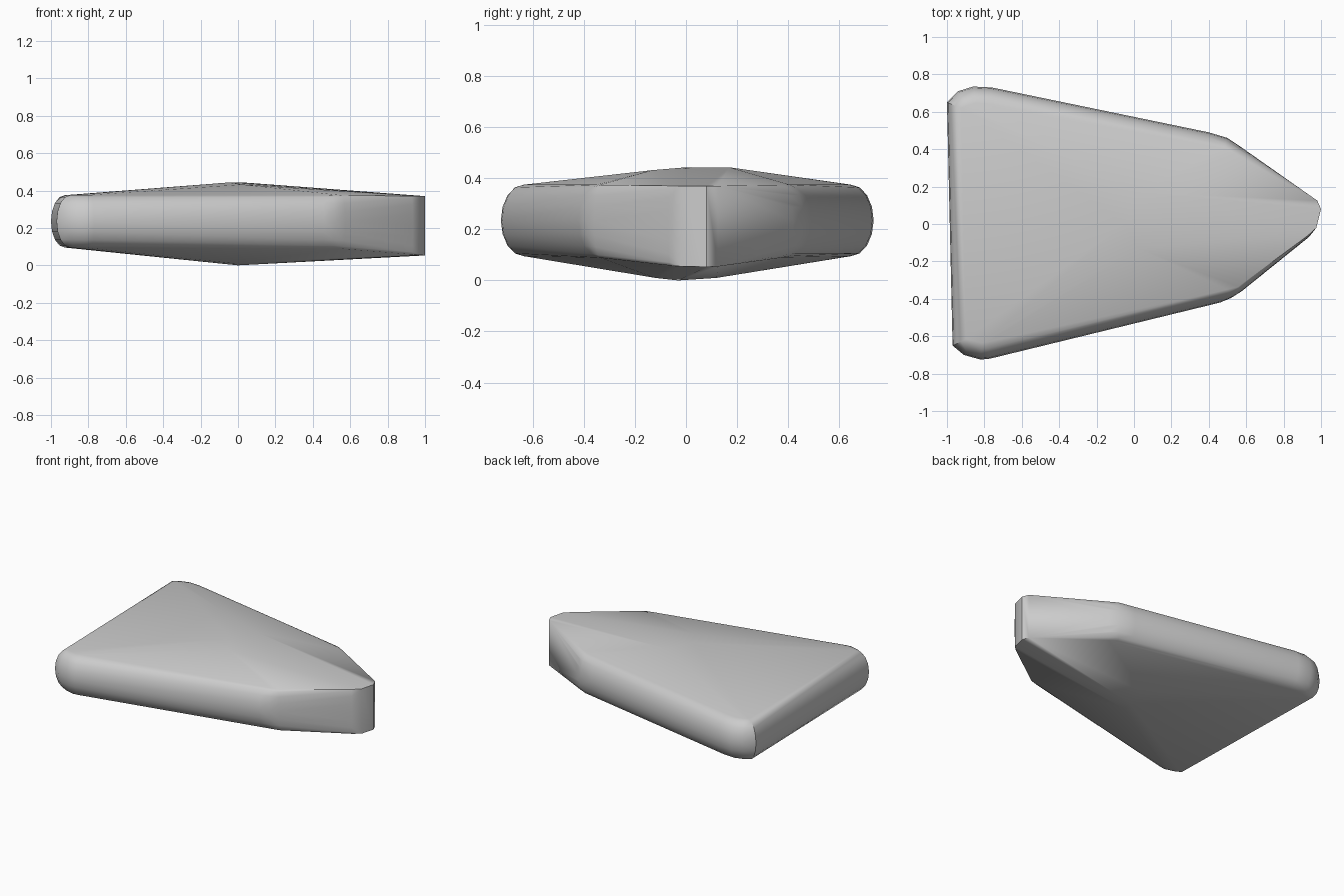
import bpy
import bmesh
import math
from mathutils import Vector

old = bpy.data.objects.get("Cube")
if old:
    bpy.data.objects.remove(old, do_unlink=True)

# Plain grey material
grey = bpy.data.materials.new("stone grey")
grey.use_nodes = True
colour = (0.6, 0.6, 0.6, 1)
grey.diffuse_color = colour
grey.node_tree.nodes["Principled BSDF"].inputs["Base Color"].default_value = colour

# Counter-clockwise plan outline: x, y, edge rounding
outline = [
    (-0.97, -0.65, 0.08), (-0.91, -0.70, 0.09), (-0.82, -0.725, 0.09),
    (-0.77, -0.72, 0.09), (0.46, -0.42, 0.07), (0.52, -0.395, 0.05),
    (0.575, -0.36, 0.03), (0.935, -0.07, 0.01), (0.975, -0.02, 0.0),
    (1.0, 0.08, 0.0), (0.98, 0.125, 0.0), (0.56, 0.42, 0.05),
    (0.50, 0.46, 0.06), (0.40, 0.49, 0.08), (-0.76, 0.73, 0.09),
    (-0.86, 0.735, 0.09), (-0.94, 0.71, 0.09), (-1.0, 0.65, 0.08),
]
STEPS = 8


def edge_points(i):
    """Rounded vertical section of the rim at one outline point."""
    x, y, r = outline[i]
    here = Vector((x, y))
    before = Vector(outline[i - 1][:2])
    after = Vector(outline[(i + 1) % len(outline)][:2])
    along = (here - before).normalized() + (after - here).normalized()
    inward = Vector((-along.y, along.x)).normalized()
    nose = max(0, (x - 0.5) / 0.5)
    top, bottom = 0.375 - 0.005 * nose, 0.095 - 0.042 * nose
    for k in range(STEPS + 1):
        a = math.pi * (k / STEPS - 0.5)
        p = here + inward * r * (1 - math.cos(a))
        yield p.x, p.y, (top + bottom) / 2 + math.sin(a) * (top - bottom) / 2


# Rim sections with a low ridge above and below, wrapped in one skin
bm = bmesh.new()
for i in range(len(outline)):
    for p in edge_points(i):
        bm.verts.new(p)
for p in [(-0.05, 0.0, 0.443), (0.03, 0.17, 0.443), (0.02, -0.13, 0.432),
          (0.0, -0.03, 0.0), (0.02, 0.12, 0.01), (-0.02, -0.12, 0.01)]:
    bm.verts.new(p)
hull = bmesh.ops.convex_hull(bm, input=bm.verts[:])
spare = {v for v in hull["geom_interior"] if isinstance(v, bmesh.types.BMVert)}
bmesh.ops.delete(bm, geom=list(spare), context='VERTS')
bmesh.ops.recalc_face_normals(bm, faces=bm.faces[:])

mesh = bpy.data.meshes.new("arrowhead_slab")
bm.to_mesh(mesh)
bm.free()
mesh.materials.append(grey)
slab = bpy.data.objects.new("arrowhead_slab", mesh)
bpy.context.collection.objects.link(slab)

bpy.ops.object.select_all(action='DESELECT')
slab.select_set(True)
bpy.context.view_layer.objects.active = slab
bpy.ops.object.shade_smooth_by_angle(angle=math.radians(35))
